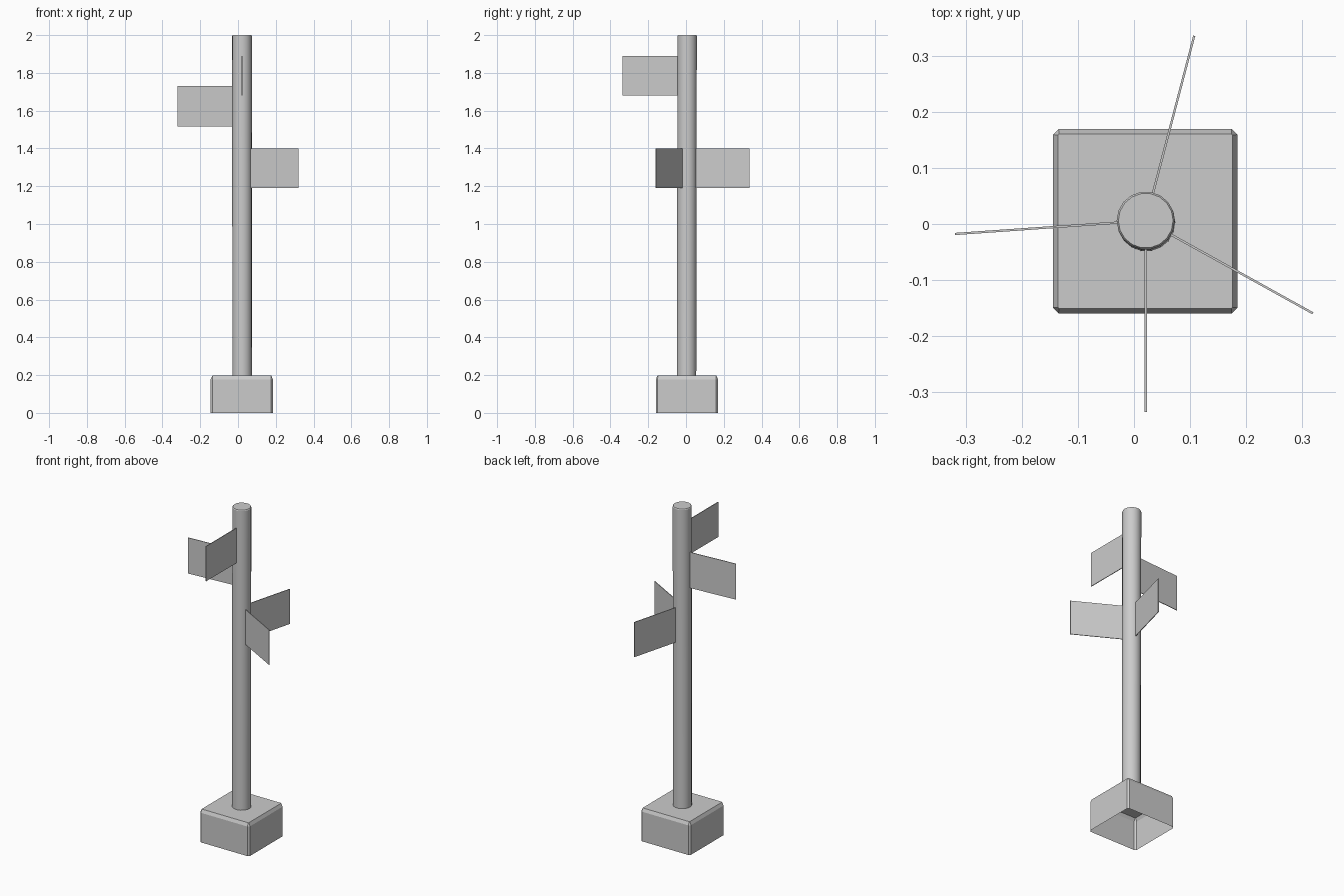
import bpy, bmesh, math
from mathutils import Matrix, Vector

if "Cube" in bpy.data.objects:
    bpy.data.objects.remove(bpy.data.objects["Cube"])

CX, CY = 0.021, 0.006  # pole axis


def finish(name, bm):
    bmesh.ops.recalc_face_normals(bm, faces=bm.faces[:])
    mesh = bpy.data.meshes.new(name)
    bm.to_mesh(mesh)
    bm.free()
    ob = bpy.data.objects.new(name, mesh)
    bpy.context.collection.objects.link(ob)
    return ob


def loft(name, rings):
    """Skin a stack of equal-length rings; cap the top, leave the bottom open."""
    bm = bmesh.new()
    loops = [[bm.verts.new(p) for p in ring] for ring in rings]
    n = len(loops[0])
    for low, high in zip(loops, loops[1:]):
        for i in range(n):
            j = (i + 1) % n
            bm.faces.new((low[i], low[j], high[j], high[i]))
    bm.faces.new(loops[-1])
    return finish(name, bm)


def cut_square(half, cut, z):
    """Square ring with clipped corners."""
    pts = []
    for k in range(4):
        rot = Matrix.Rotation(k * math.pi / 2, 3, 'Z')
        for p in ((half, half - cut, z), (half - cut, half, z)):
            pts.append(rot @ Vector(p) + Vector((0.02, 0.005, 0)))
    return pts


def circle(x, y, r, z, n=18):
    return [(x + r * math.cos(2 * math.pi * i / n),
             y + r * math.sin(2 * math.pi * i / n), z) for i in range(n)]


# Hollow foot with chamfered corners and top rim
loft("base", [cut_square(0.165, 0.01, 0),
              cut_square(0.165, 0.01, 0.178),
              cut_square(0.156, 0.002, 0.197)])

# Round post, leaning very slightly, with a softened top rim
pole = loft("pole", [circle(CX + 0.001, CY - 0.003, 0.052, 0.19),
                     circle(CX, CY, 0.052, 1.995),
                     circle(CX, CY, 0.049, 2.0)])
bpy.context.view_layer.objects.active = pole
pole.select_set(True)
bpy.ops.object.shade_smooth_by_angle(angle=math.radians(30))

# Thin sign boards radiating from the post: angle, bottom, top
boards = [(270, 1.68, 1.89), (184, 1.515, 1.73),
          (331, 1.19, 1.40), (75.3, 1.19, 1.40)]
INNER, OUTER, THICK = 0.048, 0.342, 0.004
for i, (angle, z0, z1) in enumerate(boards, 1):
    bm = bmesh.new()
    bmesh.ops.create_cube(bm, size=1)
    bmesh.ops.scale(bm, vec=(OUTER - INNER, THICK, z1 - z0), verts=bm.verts)
    bmesh.ops.translate(bm, vec=((OUTER + INNER) / 2, 0, (z0 + z1) / 2), verts=bm.verts)
    bm.transform(Matrix.Translation((CX, CY, 0)) @ Matrix.Rotation(math.radians(angle), 4, 'Z'))
    finish(f"sign_board_{i}", bm)
